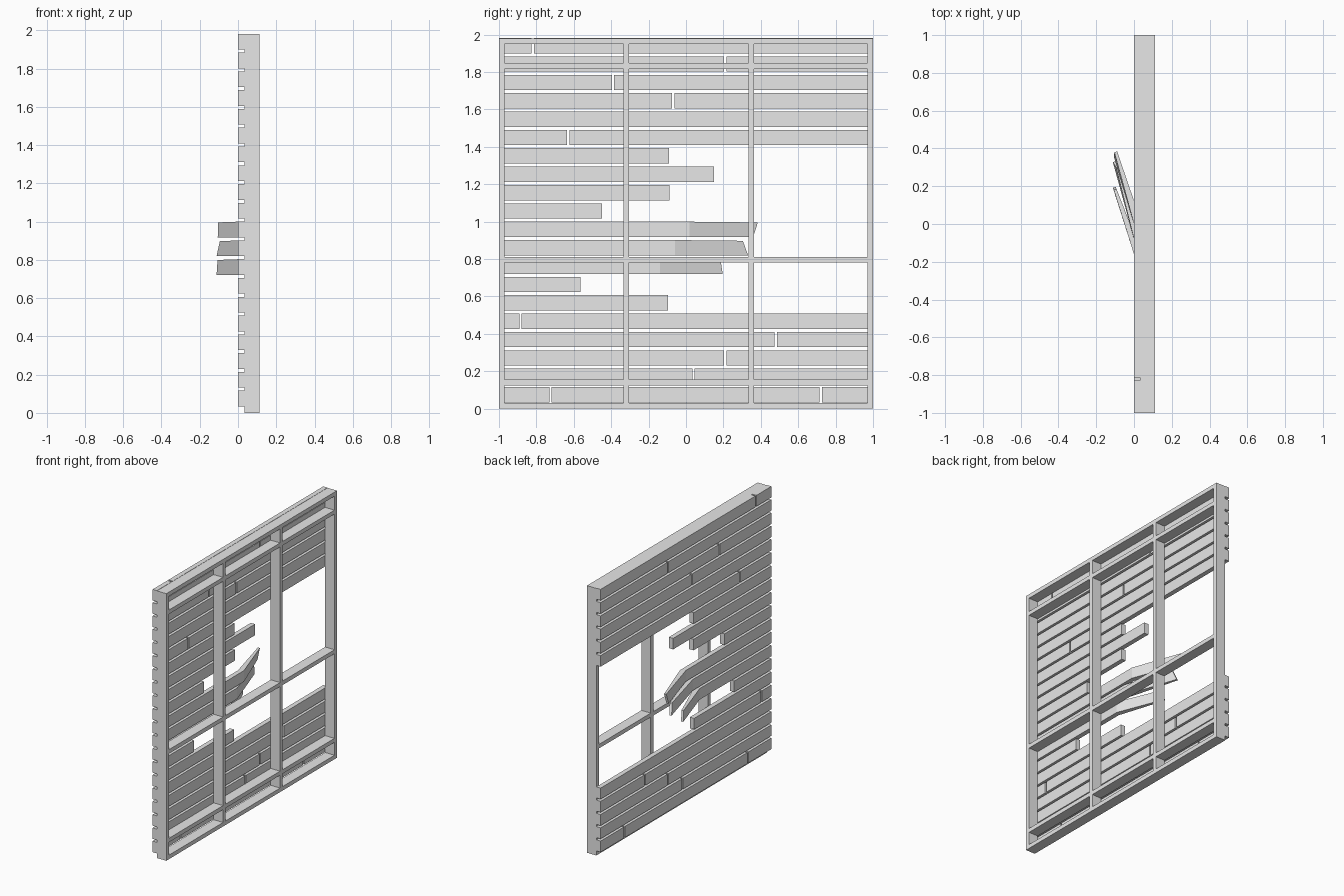
import bpy

cube = bpy.data.objects.get("Cube")
if cube:
    bpy.data.objects.remove(cube)

grey = bpy.data.materials.new("plain grey")
grey.use_nodes = True
COLOUR = (0.8, 0.8, 0.8, 1)
grey.diffuse_color = COLOUR
grey.node_tree.nodes["Principled BSDF"].inputs["Base Color"].default_value = COLOUR

HEIGHT = 1.98
BOARD_X = (0.0, 0.035)      # outer and inner face of the boards
FRAME_X = (0.035, 0.112)
PITCH, BOARD_H, FIRST = 0.0982, 0.082, 0.034
GAP = 0.006                 # half the joint between two boards
T = 0.03                    # timber thickness


def add_mesh(name, verts, faces):
    mesh = bpy.data.meshes.new(name)
    mesh.from_pydata(verts, [], faces)
    mesh.materials.append(grey)
    mesh.validate()
    obj = bpy.data.objects.new(name, mesh)
    bpy.context.collection.objects.link(obj)
    return obj


def loft(name, rings):
    """Join four-cornered rings into a closed bar."""
    verts = [v for ring in rings for v in ring]
    last = 4 * (len(rings) - 1)
    faces = [(3, 2, 1, 0), tuple(range(last, last + 4))]
    for k in range(0, last, 4):
        for j in range(4):
            n = (j + 1) % 4
            faces.append((k + j, k + n, k + 4 + n, k + 4 + j))
    return add_mesh(name, verts, faces)


def box(name, xs, ys, zs):
    return loft(name, [[(xs[0], y, zs[0]), (xs[0], y, zs[1]),
                        (xs[1], y, zs[1]), (xs[1], y, zs[0])] for y in ys])


def row_z(row):
    z = FIRST + PITCH * row
    return z, z + BOARD_H


# Timber frame: posts at the ends, studs between, rails across
for name, y in (("end_post_front", -1), ("stud_front", -0.335),
                ("stud_back", 0.333), ("end_post_back", 1 - T)):
    box(name, FRAME_X, (y, y + T), (0, HEIGHT))

bays = ((-1 + T, -0.335), (-0.335 + T, 0.333), (0.333 + T, 1 - T))
for name, z in (("sill_rail", 0), ("lower_rail", 0.125), ("middle_rail", 0.782),
                ("upper_rail", 1.817), ("top_rail", HEIGHT - T)):
    for bay in bays:
        box(name, FRAME_X, bay, (z, z + T))

# Whole rows of boards, with the joints in each row
joints = {0: (-0.725, 0.72), 1: (0.04,), 2: (0.21,), 3: (0.48,), 4: (-0.885,),
          14: (-0.63,), 15: (), 16: (-0.068,), 17: (-0.39,), 18: (0.21,), 19: (-0.82,)}
for row, cuts in joints.items():
    starts = [-1] + [c + GAP for c in cuts]
    ends = [c - GAP for c in cuts] + [1]
    for start, end in zip(starts, ends):
        box("board", BOARD_X, (start, end), row_z(row))

# Boards broken off short around the hole
for row, end in {5: -0.095, 6: -0.565, 10: -0.45, 11: -0.088, 12: 0.15, 13: -0.09}.items():
    box("broken_board", BOARD_X, (-1, end), row_z(row))


# Boards bent outward: kink position, top and bottom tip positions, tip reach
def bent_board(row, kink, tip_top, tip_bottom, reach_top, reach_bottom):
    z0, z1 = row_z(row)
    a, b = BOARD_X
    thin = 0.015
    rings = [[(a, y, z0), (a, y, z1), (b, y + s, z1), (b, y + s, z0)]
             for y, s in ((-1, 0), (kink, 0.02))]
    rings.append([(reach_bottom, tip_bottom, z0), (reach_top, tip_top, z1 - 0.004),
                  (reach_top + thin, tip_top + 0.004, z1 - 0.004),
                  (reach_bottom + thin, tip_bottom + 0.004, z0)])
    loft("bent_board", rings)


bent_board(7, -0.16, 0.18, 0.192, -0.107, -0.112)
bent_board(8, -0.08, 0.3, 0.328, -0.095, -0.112)
bent_board(9, 0.0, 0.38, 0.355, -0.104, -0.106)
